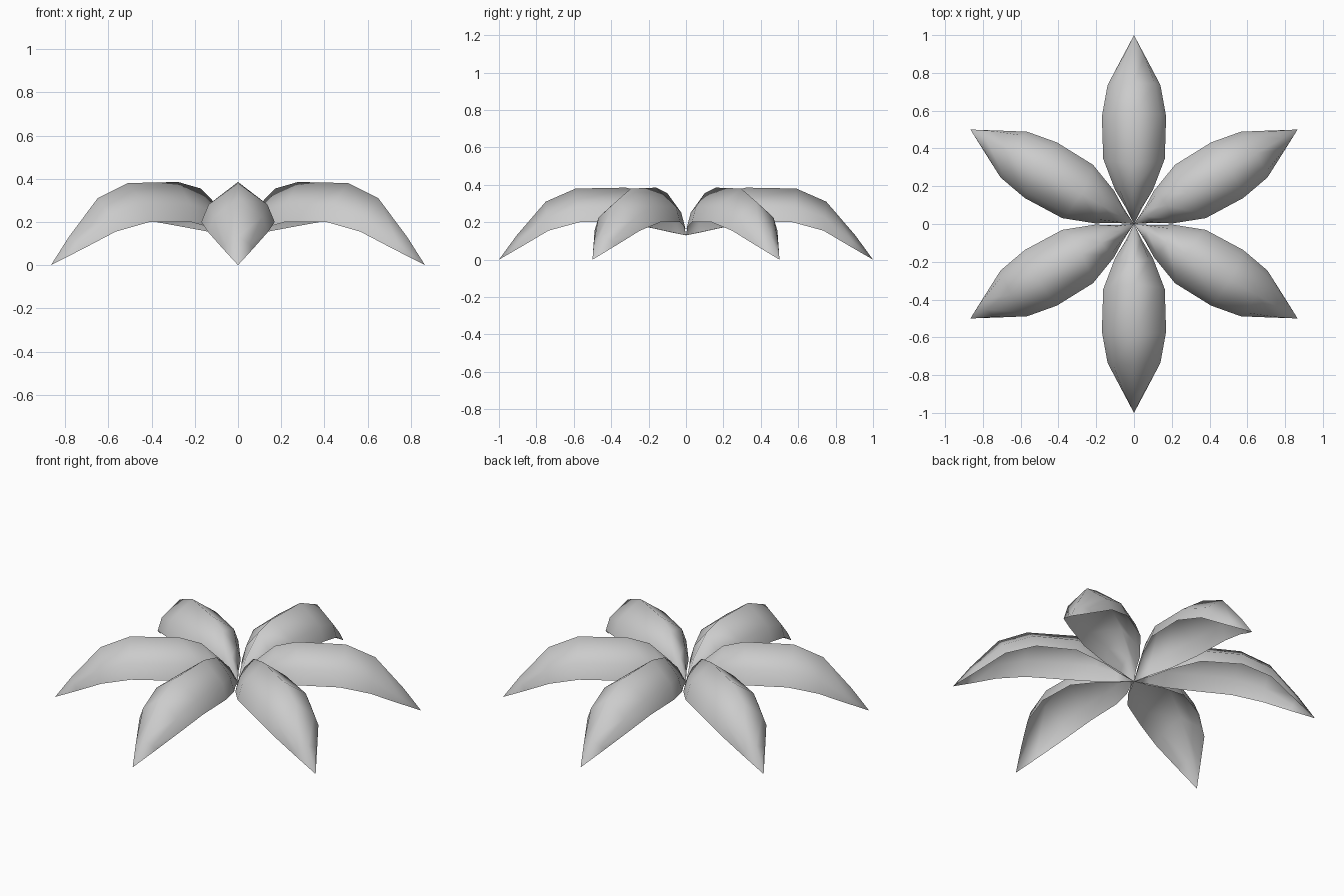
import bpy, bmesh, math
from mathutils import Matrix

cube = bpy.data.objects.get("Cube")
if cube:
    bpy.data.objects.remove(cube, do_unlink=True)

grey = bpy.data.materials.new("petal_grey")
grey.use_nodes = True
colour = (0.6, 0.6, 0.6, 1)
grey.diffuse_color = colour
grey.node_tree.nodes["Principled BSDF"].inputs["Base Color"].default_value = colour

# Petal stations: rim distance, rim half width, rim height, ridge distance, ridge height
STATIONS = [
    (0.09, 0.045, 0.148, 0.08, 0.25),
    (0.18, 0.10, 0.168, 0.20, 0.355),
    (0.345, 0.163, 0.20, 0.32, 0.385),
    (0.57, 0.17, 0.20, 0.59, 0.38),
    (0.735, 0.14, 0.155, 0.75, 0.31),
    (0.87, 0.069, 0.075, 0.905, 0.13),
]


def cross_section(rim, half_width, rim_z, ridge, ridge_z):
    """Arched row of points from one rim over the ridge to the other."""
    shoulder = (rim + ridge) / 2
    shoulder_z = rim_z + 0.45 * (ridge_z - rim_z)
    half = [(rim, half_width, rim_z), (shoulder, half_width * 0.8, shoulder_z)]
    return half + [(ridge, 0, ridge_z)] + [(x, -y, z) for x, y, z in reversed(half)]


def make_petal(name, angle):
    """Hollow arched petal, pointed at both ends and open below."""
    bm = bmesh.new()
    root = bm.verts.new((0, 0, 0.13))
    tip = bm.verts.new((1, 0, 0))
    rows = [[bm.verts.new(p) for p in cross_section(*s)] for s in STATIONS]
    for i in range(len(rows[0]) - 1):
        bm.faces.new((root, rows[0][i + 1], rows[0][i]))
        for a, b in zip(rows, rows[1:]):
            bm.faces.new((a[i], a[i + 1], b[i + 1], b[i]))
        bm.faces.new((rows[-1][i], rows[-1][i + 1], tip))
    for face in bm.faces:
        face.smooth = True
    bmesh.ops.recalc_face_normals(bm, faces=bm.faces)
    # Outer side of the arch faces up
    if sum(f.normal.z * f.calc_area() for f in bm.faces) < 0:
        bmesh.ops.reverse_faces(bm, faces=bm.faces)
    bm.transform(Matrix.Rotation(angle, 4, "Z"))
    mesh = bpy.data.meshes.new(name)
    bm.to_mesh(mesh)
    bm.free()
    mesh.materials.append(grey)
    petal = bpy.data.objects.new(name, mesh)
    bpy.context.collection.objects.link(petal)


# Six petals around the centre
NAMES = ["back_left", "back", "back_right", "front_right", "front", "front_left"]
for n, side in enumerate(NAMES):
    make_petal(side + "_petal", math.radians(30 + 60 * n))
